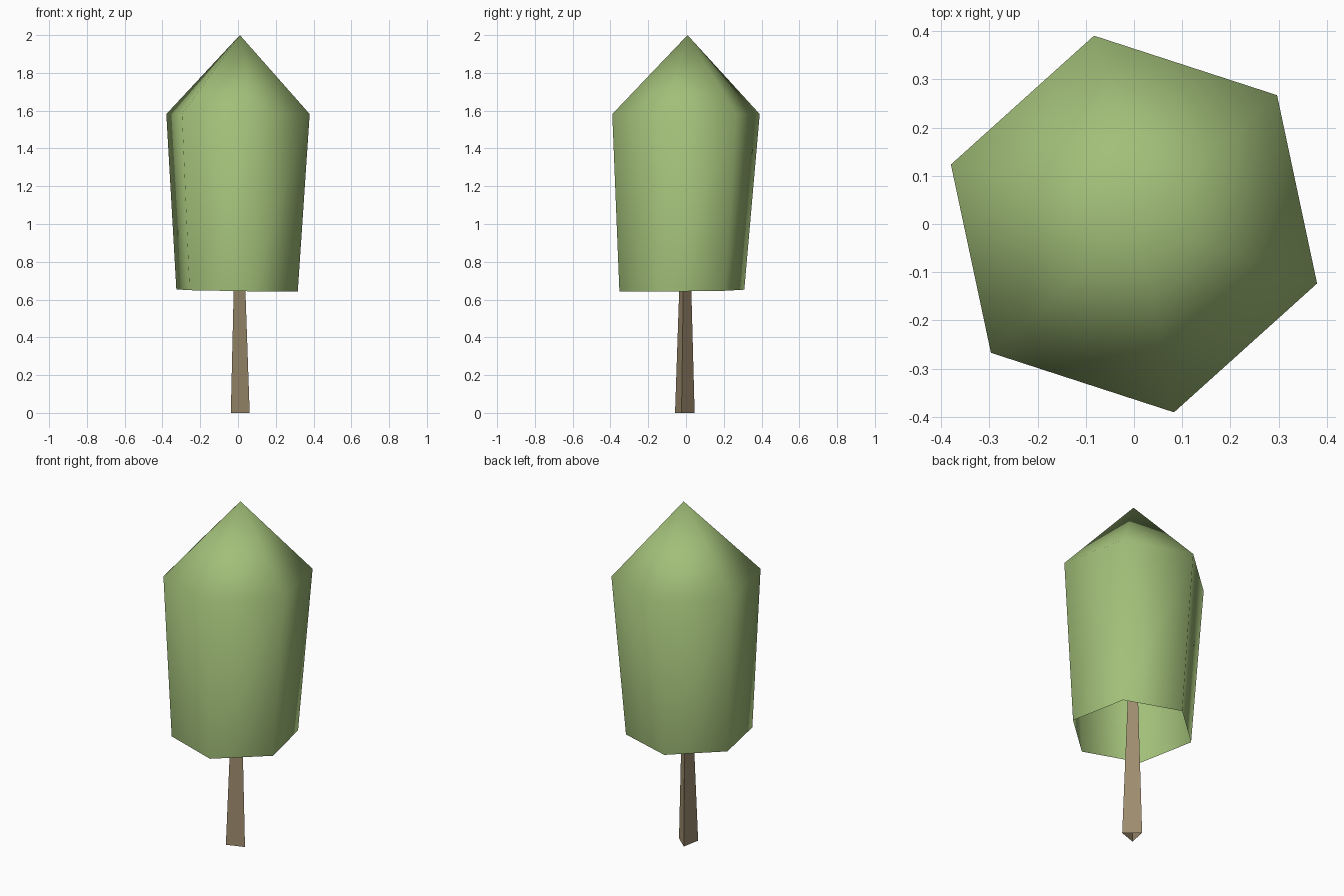
import bpy, bmesh, math

if "Cube" in bpy.data.objects:
    bpy.data.objects.remove(bpy.data.objects["Cube"])


def ring(bm, n, r, cx, cy, z, start, tilt=(0, 0)):
    """Regular n-sided ring, optionally tilted in x and y."""
    verts = []
    for i in range(n):
        a = math.radians(start + i * 360 / n)
        dx, dy = r * math.cos(a), r * math.sin(a)
        verts.append(bm.verts.new((cx + dx, cy + dy, z + tilt[0] * dx + tilt[1] * dy)))
    return verts


def bridge(bm, low, high):
    n = len(low)
    for i in range(n):
        j = (i + 1) % n
        bm.faces.new((low[i], low[j], high[j], high[i]))


def finish(bm, name, colour_name, colour, smooth):
    for f in bm.faces:
        f.smooth = smooth
    mesh = bpy.data.meshes.new(name)
    bm.to_mesh(mesh)
    bm.free()
    mat = bpy.data.materials.new(colour_name)
    mat.diffuse_color = (*colour, 1)
    mat.use_nodes = True
    mat.node_tree.nodes["Principled BSDF"].inputs["Base Color"].default_value = mat.diffuse_color
    mesh.materials.append(mat)
    ob = bpy.data.objects.new(name, mesh)
    bpy.context.collection.objects.link(ob)


# Trunk: tapering three-sided prism, open ends, running up inside the crown
bm = bmesh.new()
base = ring(bm, 3, 0.061, 0.002, -0.012, 0.0, -11)
top = ring(bm, 3, 0.020, 0.002, -0.004, 1.15, -11)
bridge(bm, base, top)
finish(bm, "trunk", "bark brown", (0.34, 0.26, 0.155), False)

# Crown: six-sided smooth shell with a pointed cap, open underneath
bm = bmesh.new()
hem = ring(bm, 6, 0.338, -0.005, -0.022, 0.648, 42.0, (-0.015, 0.01))
shoulder = ring(bm, 6, 0.399, 0.0, 0.0, 1.582, 42.0)
apex = bm.verts.new((0.01, 0.008, 2.0))
bridge(bm, hem, shoulder)
for i in range(6):
    bm.faces.new((shoulder[i], shoulder[(i + 1) % 6], apex))
finish(bm, "crown", "leaf green", (0.36, 0.52, 0.19), True)
